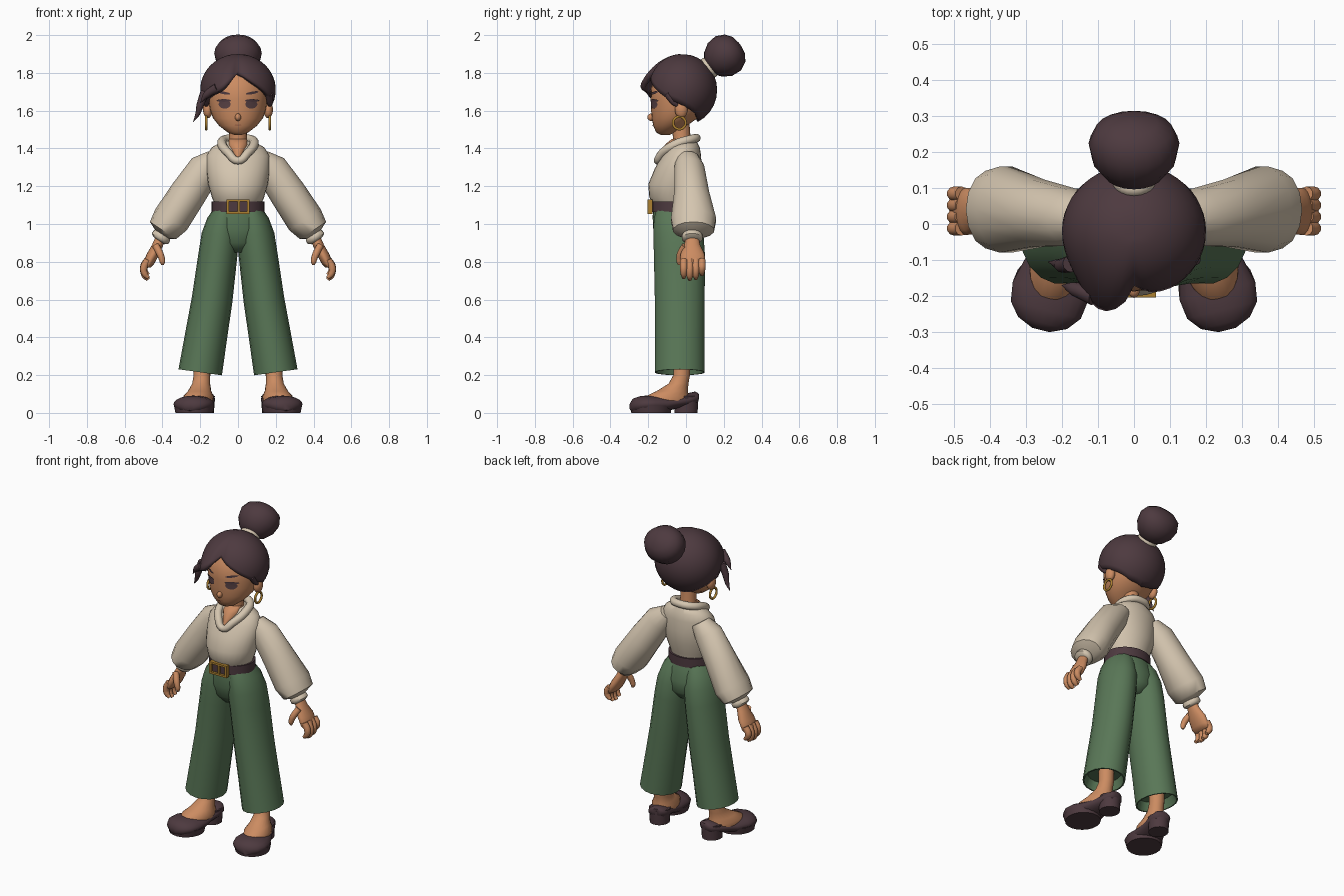
import bpy, bmesh, math
from mathutils import Vector, Matrix

cube = bpy.data.objects.get("Cube")
if cube:
    bpy.data.objects.remove(cube)


def material(name, r, g, b):
    m = bpy.data.materials.new(name)
    m.use_nodes = True
    m.diffuse_color = (r, g, b, 1)
    m.node_tree.nodes["Principled BSDF"].inputs["Base Color"].default_value = (r, g, b, 1)
    return m


SKIN = material("skin", .60, .26, .12)
HAIR = material("dark_plum", .075, .042, .05)
CREAM = material("cream_cloth", .66, .56, .43)
GREEN = material("green_cloth", .10, .185, .095)
GOLD = material("gold", .42, .22, .03)
IRIS = material("eye_brown", .10, .055, .06)
LIP = material("lip", .42, .16, .08)
X, Y, Z = Vector((1, 0, 0)), Vector((0, 1, 0)), Vector((0, 0, 1))


def finish(name, bm, mat, mirror=False, angle=55, matrix=None):
    if matrix:
        bm.transform(matrix)
    bmesh.ops.recalc_face_normals(bm, faces=bm.faces)
    mesh = bpy.data.meshes.new(name)
    bm.to_mesh(mesh)
    bm.free()
    mesh.materials.append(mat)
    ob = bpy.data.objects.new(name, mesh)
    bpy.context.collection.objects.link(ob)
    bpy.ops.object.select_all(action='DESELECT')
    ob.select_set(True)
    bpy.context.view_layer.objects.active = ob
    bpy.ops.object.shade_smooth_by_angle(angle=math.radians(angle))
    if mirror:
        ob.modifiers.new("mirror", 'MIRROR')
    return ob


def loft(name, mat, sections, u=X, v=Y, n=20, **kw):
    """Skin rings given as (x, y, z, radius along u, radius along v)."""
    bm = bmesh.new()
    rings = []
    for x, y, z, ru, rv in sections:
        c = Vector((x, y, z))
        angles = [math.tau * i / n for i in range(n)]
        rings.append([bm.verts.new(c + u * ru * math.cos(a) + v * rv * math.sin(a)) for a in angles])
    for a, b in zip(rings, rings[1:]):
        for i in range(n):
            j = (i + 1) % n
            bm.faces.new((a[i], a[j], b[j], b[i]))
    bm.faces.new(rings[0])
    bm.faces.new(rings[-1])
    return finish(name, bm, mat, **kw)


def ball(name, mat, at, size, **kw):
    bm = bmesh.new()
    bmesh.ops.create_uvsphere(bm, u_segments=16, v_segments=10, radius=1)
    return finish(name, bm, mat, matrix=Matrix.Translation(at) @ Matrix.Diagonal((*size, 1)), **kw)


def box(name, mat, at, size):
    bm = bmesh.new()
    bmesh.ops.create_cube(bm, size=1)
    return finish(name, bm, mat, angle=30, matrix=Matrix.Translation(at) @ Matrix.Diagonal((*size, 1)))


def tube(name, mat, points, depth, cyclic=False, mirror=False):
    """Round strand through (x, y, z, thickness factor) points."""
    cu = bpy.data.curves.new(name, 'CURVE')
    cu.dimensions = '3D'
    cu.bevel_depth, cu.bevel_resolution, cu.use_fill_caps = depth, 3, True
    sp = cu.splines.new('BEZIER')
    sp.use_cyclic_u, sp.resolution_u = cyclic, 6
    sp.bezier_points.add(len(points) - 1)
    for p, (x, y, z, r) in zip(sp.bezier_points, points):
        p.co, p.radius = (x, y, z), r
        p.handle_left_type = p.handle_right_type = 'AUTO'
    cu.materials.append(mat)
    ob = bpy.data.objects.new(name, cu)
    bpy.context.collection.objects.link(ob)
    if mirror:
        ob.modifiers.new("mirror", 'MIRROR')
    return ob


def interp(table, t):
    for a, b in zip(table, table[1:]):
        if t <= b[0]:
            k = max(0, (t - a[0]) / (b[0] - a[0]))
            return [p + (q - p) * k for p, q in zip(a, b)]
    return table[-1]


# Head: (height, centre y, half width, half depth)
FACE = [(1.472, -.11, .02, .025), (1.485, -.108, .055, .05), (1.52, -.085, .1, .088),
        (1.56, -.06, .132, .122), (1.61, -.04, .15, .145), (1.66, -.03, .157, .157),
        (1.72, -.02, .16, .165), (1.79, -.01, .14, .14), (1.85, 0, .07, .07)]
loft("head", SKIN, [(0, y, z, a, b) for z, y, a, b in FACE], n=28, angle=80)
ball("nose", SKIN, (0, -.183, 1.565), (.016, .022, .02))
ball("ears", SKIN, (.16, -.025, 1.605), (.025, .034, .045), mirror=True)
loft("neck", SKIN, [(0, -.02, 1.36, .06, .055), (0, -.02, 1.43, .048, .046), (0, -.03, 1.54, .045, .048)])


def face_patch(name, mat, x, z, w, h, lift, slant=0.0, mirror=True):
    """Thin painted oval that follows the face."""
    def on_face(px, pz):
        _, cy, a, b = interp(FACE, pz)
        return (px, cy - b * math.sqrt(max(0, 1 - (px / a) ** 2)) - lift, pz)
    bm = bmesh.new()
    hub = bm.verts.new(on_face(x, z))
    ring = []
    for i in range(16):
        c, s = math.cos(math.tau * i / 16), math.sin(math.tau * i / 16)
        ring.append(bm.verts.new(on_face(x + w * c, z + h * s + slant * c)))
    for i in range(16):
        bm.faces.new((hub, ring[i], ring[(i + 1) % 16]))
    return finish(name, bm, mat, mirror=mirror)


face_patch("eyes", IRIS, .071, 1.634, .032, .023, .004)
face_patch("lashes", HAIR, .075, 1.653, .038, .008, .007)
face_patch("brows", HAIR, .075, 1.694, .034, .007, .005, slant=.006)
face_patch("mouth", LIP, 0, 1.523, .02, .005, .004, mirror=False)

# Hair cap: a shell whose lower edge follows the hairline around the head
HAIRLINE = [(0, 1.8), (.3, 1.765), (.7, 1.715), (1.1, 1.665), (1.5, 1.635), (1.9, 1.6),
            (2.4, 1.555), (3.15, 1.54)]
bm = bmesh.new()
COLS, ROWS = 48, 12
top = bm.verts.new((0, -.01, 1.897))
grid = []
for i in range(COLS):
    a = math.tau * i / COLS
    turn = min(a, math.tau - a)
    sweep = math.exp(-((math.tau - a - .5) / .45) ** 2)
    end = math.acos((interp(HAIRLINE, turn)[1] - .025 * sweep - 1.71) / .19)
    col = []
    for k in range(1, ROWS + 1):
        t = end * k / ROWS
        part = 1 - .07 * math.exp(-(turn / .16) ** 2) * k / ROWS
        r = math.sin(t) * part
        y = -.02 - .185 * r * math.cos(a) - .055 * sweep * (k / ROWS) ** 2
        col.append(bm.verts.new((.2 * r * math.sin(a), y, 1.71 + .19 * math.cos(t))))
    grid.append(col)
for i in range(COLS):
    p, q = grid[i], grid[(i + 1) % COLS]
    bm.faces.new((top, p[0], q[0]))
    for k in range(ROWS - 1):
        bm.faces.new((p[k], p[k + 1], q[k + 1], q[k]))
cap = finish("hair_cap", bm, HAIR)
shell = cap.modifiers.new("thickness", 'SOLIDIFY')
shell.thickness, shell.offset = .03, -1
tube("side_lock", HAIR, [(-.175, -.11, 1.7, 1.2), (-.2, -.115, 1.63, 1), (-.215, -.11, 1.58, .6),
                         (-.238, -.105, 1.54, .05)], .02)
tube("fringe_tip", HAIR, [(-.11, -.2, 1.72, 1.2), (-.165, -.18, 1.685, .9), (-.2, -.17, 1.64, .05)], .022)
tube("sideburns", HAIR, [(.165, -.1, 1.69, 1), (.168, -.06, 1.64, .8), (.168, -.03, 1.615, .1)], .02, mirror=True)

# Bun on a tilted axis, with its band
axis, across = Vector((0, .8, .6)), Vector((0, -.6, .8))
BUN = [(-.1, .045, .04), (-.07, .085, .08), (-.025, .116, .108), (.03, .126, .113), (.075, .108, .09),
       (.1, .065, .055), (.108, .01, .01)]
mid = Vector((0, .2, 1.886))
loft("hair_bun", HAIR, [(*(mid + axis * t), a, b) for t, a, b in BUN], X, across, angle=80)
loft("bun_band", CREAM, [(*(mid + axis * t), r, r) for t, r in
                         ((-.12, .05), (-.108, .06), (-.09, .06), (-.08, .05))], X, across)

# Earrings
ring = [(.168, -.035 + .033 * math.cos(a), 1.535 + .033 * math.sin(a), 1)
        for a in (math.tau * i / 8 for i in range(8))]
tube("earrings", GOLD, ring, .007, cyclic=True, mirror=True)

# Blouse: torso, neckline, collar
loft("blouse", CREAM, [(0, -.06, 1.1, .12, .11), (0, -.068, 1.14, .138, .126), (0, -.06, 1.21, .158, .14),
                       (0, -.042, 1.29, .168, .125), (0, -.025, 1.36, .168, .105),
                       (0, -.012, 1.405, .14, .085), (0, -.005, 1.44, .08, .06)], n=28)
loft("neckline", SKIN, [(0, -.08, 1.33, .012, .07), (0, -.07, 1.37, .035, .064), (0, -.05, 1.42, .055, .062),
                        (0, -.03, 1.45, .048, .045)])
tube("collar", CREAM, [(0, -.15, 1.335, .9), (.05, -.125, 1.375, 1), (.085, -.045, 1.425, 1.1), (.06, .035, 1.45, 1),
                       (0, .055, 1.455, 1), (-.06, .035, 1.45, 1), (-.085, -.045, 1.425, 1.1),
                       (-.05, -.125, 1.375, 1)], .023, cyclic=True)

# Sleeves and cuffs along the slanted arm
slant = Vector((.835, 0, .55))
loft("sleeves", CREAM, [(.11, .01, 1.355, .055, .06), (.17, .018, 1.3, .088, .08), (.265, .03, 1.16, .097, .095),
                        (.355, .04, 1.022, .1, .122), (.397, .04, .966, .083, .11),
                        (.402, .035, .945, .045, .05)], u=slant, n=14, mirror=True)
loft("cuffs", CREAM, [(.395, .033, .952, .04, .045), (.403, .033, .938, .052, .055), (.413, .033, .922, .052, .055),
                      (.418, .033, .912, .035, .04)], u=slant, mirror=True)

# Hands
loft("palms", SKIN, [(.405, .033, .94, .028, .032), (.425, .033, .89, .03, .042), (.45, .035, .84, .034, .064),
                     (.473, .035, .79, .03, .066), (.482, .035, .77, .02, .055)], mirror=True)
for i, label in enumerate(("index", "middle", "ring", "little")):
    y = -.012 + .032 * i
    drop = (.01, 0, .005, .025)[i]
    tube(label + "_fingers", SKIN, [(.478, y, .81, 1), (.499, y, .76 + drop / 2, 1), (.493, y, .725 + drop, .85),
                                    (.475, y, .705 + drop, .5)], .02, mirror=True)
tube("thumbs", SKIN, [(.435, -.005, .885, 1), (.412, -.03, .84, 1), (.4, -.036, .8, .8), (.4, -.034, .783, .4)],
     .019, mirror=True)

# Trousers: pelvis and wide legs with hollow hems
loft("trouser_seat", GREEN, [(0, -.06, 1.085, .125, .112), (0, -.055, 1.04, .145, .122), (0, -.045, .97, .165, .128),
                             (0, -.038, .9, .14, .12), (0, -.035, .85, .05, .08)], n=28)
loft("trouser_legs", GREEN, [(.062, -.06, 1.075, .065, .1), (.08, -.05, 1.02, .083, .122), (.092, -.04, .94, .1, .135),
                             (.106, -.035, .84, .102, .137), (.137, -.033, .6, .107, .134),
                             (.17, -.033, .4, .111, .133), (.2, -.033, .215, .115, .134),
                             (.2, -.033, .215, .107, .126), (.195, -.033, .27, .09, .11)],
     u=Vector((1, 0, .14)), n=18, mirror=True)

# Belt and buckle
loft("belt", HAIR, [(0, -.06, z, a, a - .015) for z, a in ((1.063, .125), (1.063, .14), (1.12, .14), (1.12, .125))], n=28)
for s in (-1, 1):
    box("buckle_side", GOLD, (s * .054, -.191, 1.092), (.014, .026, .076))
    box("buckle_rail", GOLD, (0, -.193, 1.092 + s * .032), (.12, .022, .012))
box("buckle_prong", GOLD, (.004, -.194, 1.092), (.012, .02, .06))
box("buckle_plate", HAIR, (0, -.18, 1.092), (.1, .02, .055))

# Feet and heeled shoes, toes turned out
pose = Matrix.Translation((.19, -.02, 0)) @ Matrix.Rotation(math.radians(14), 4, 'Z')
loft("feet", SKIN, [(0, -.085, .06, .075, .125), (0, -.08, .09, .077, .115), (0, -.055, .115, .06, .085),
                    (0, -.02, .155, .047, .053), (0, -.003, .2, .044, .044), (0, 0, .32, .046, .046)],
     matrix=pose, mirror=True)
loft("shoes", HAIR, [(0, .085, .085, .03, .02), (0, .07, .078, .052, .035), (0, .02, .066, .066, .036),
                     (0, -.04, .055, .073, .034), (0, -.1, .045, .09, .042), (0, -.17, .046, .108, .046),
                     (0, -.225, .045, .1, .045), (0, -.262, .04, .07, .038), (0, -.282, .034, .025, .02)],
     X, Z, matrix=pose, mirror=True)
loft("soles", HAIR, [(0, -.17, z, a, b) for z, a, b in ((0, .1, .105), (.04, .108, .112))], matrix=pose, mirror=True)
loft("heels", HAIR, [(0, .02, 0, .058, .062), (0, .022, .06, .06, .064), (0, .022, .09, .062, .064)],
     matrix=pose, mirror=True)
